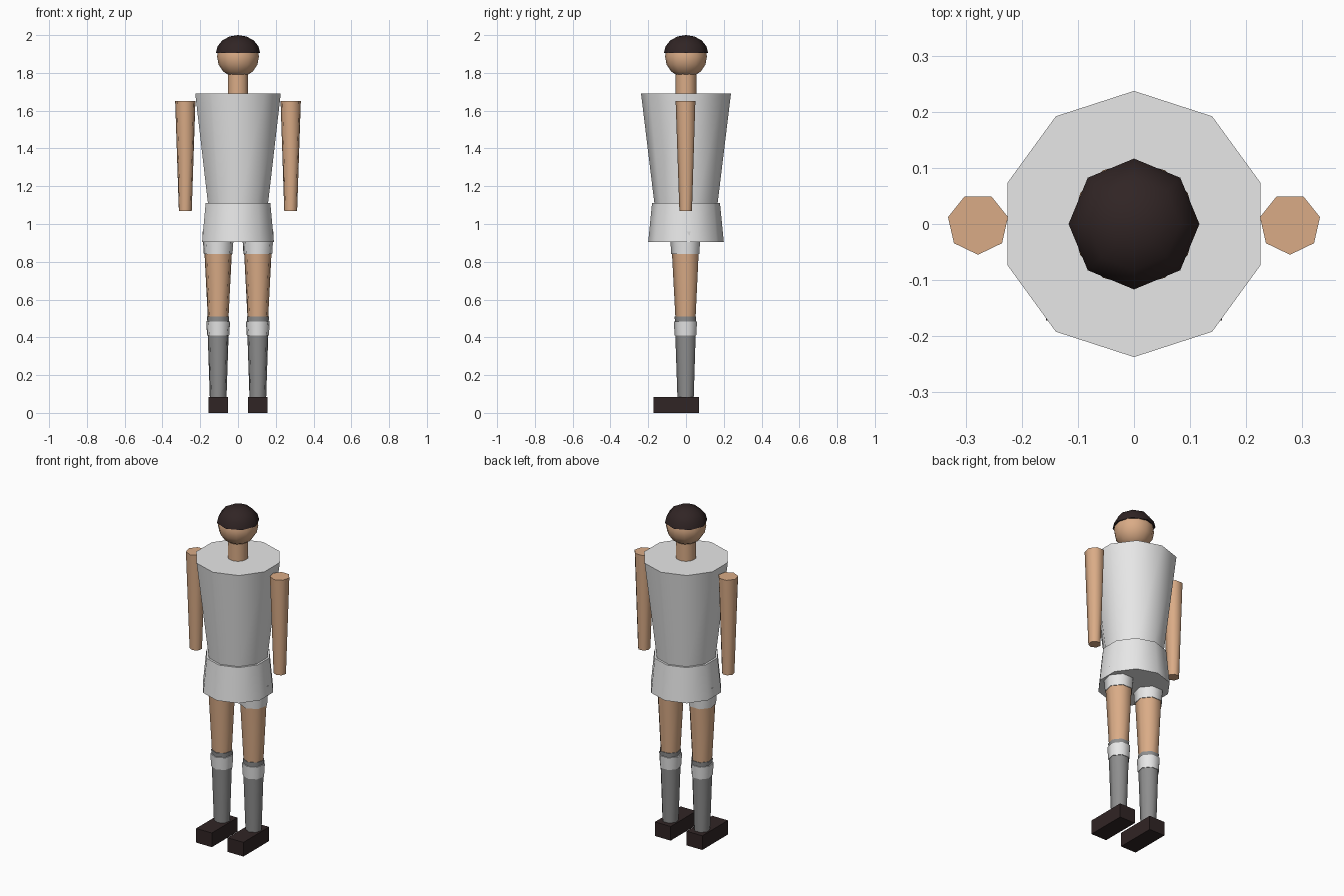
import bpy, bmesh, math

if "Cube" in bpy.data.objects:
    bpy.data.objects.remove(bpy.data.objects["Cube"])


def material(name, rgb):
    m = bpy.data.materials.new(name)
    m.diffuse_color = (*rgb, 1)
    m.use_nodes = True
    m.node_tree.nodes["Principled BSDF"].inputs["Base Color"].default_value = m.diffuse_color
    return m


WHITE = material("kit_white", (0.80, 0.80, 0.80))
SKIN = material("skin", (0.70, 0.41, 0.24))
GREY = material("sock_grey", (0.27, 0.27, 0.27))
DARK = material("dark_brown", (0.03, 0.018, 0.018))


def finish(bm, name, mat, angle):
    bmesh.ops.recalc_face_normals(bm, faces=bm.faces)
    me = bpy.data.meshes.new(name)
    bm.to_mesh(me)
    bm.free()
    me.materials.append(mat)
    ob = bpy.data.objects.new(name, me)
    bpy.context.collection.objects.link(ob)
    bpy.ops.object.select_all(action='DESELECT')
    ob.select_set(True)
    bpy.context.view_layer.objects.active = ob
    if angle:
        bpy.ops.object.shade_smooth_by_angle(angle=math.radians(angle))
    return ob


def lathe(name, mat, sides, profile, x=0, angle=55):
    """Polygonal solid of revolution; profile is (radius, z) bottom to top, one corner faces -y."""
    bm = bmesh.new()
    rings = []
    for r, z in profile:
        if r == 0:
            rings.append([bm.verts.new((x, 0, z))])
            continue
        ring = []
        for i in range(sides):
            a = -math.pi / 2 + 2 * math.pi * i / sides
            ring.append(bm.verts.new((x + r * math.cos(a), r * math.sin(a), z)))
        rings.append(ring)
    for lo, hi in zip(rings, rings[1:]):
        for i in range(sides):
            j = (i + 1) % sides
            if len(lo) == 1:
                bm.faces.new((lo[0], hi[j], hi[i]))
            elif len(hi) == 1:
                bm.faces.new((lo[i], lo[j], hi[0]))
            else:
                bm.faces.new((lo[i], lo[j], hi[j], hi[i]))
    for ring in (rings[0], rings[-1]):
        if len(ring) > 1:
            bm.faces.new(ring)
    return finish(bm, name, mat, angle)


def box(name, mat, lo, hi):
    bm = bmesh.new()
    bmesh.ops.create_cube(bm, size=1)
    for v in bm.verts:
        for k in range(3):
            v.co[k] = lo[k] if v.co[k] < 0 else hi[k]
    return finish(bm, name, mat, 0)


def arc(r, h, z, start, end, steps):
    """Quarter or half ellipse profile between two latitudes in degrees."""
    pts = []
    for i in range(steps + 1):
        a = math.radians(start + (end - start) * i / steps)
        c = r * math.cos(a)
        pts.append((c if c > 1e-5 else 0, z + h * math.sin(a)))
    return pts


# Torso and shorts
lathe("shirt", WHITE, 10, [(0.165, 1.09), (0.238, 1.69)])
lathe("shorts", WHITE, 10, [(0.20, 0.905), (0.18, 1.11)])

# Neck, head and hair cap
lathe("neck", SKIN, 10, [(0.056, 1.68), (0.056, 1.81)])
lathe("head", SKIN, 12, arc(0.111, 0.111, 1.886, -90, 90, 8))
lathe("hair", DARK, 8, arc(0.117, 0.095, 1.905, 0, 90, 4))

# Limbs on both sides
for side, s in (("left", 1), ("right", -1)):
    lathe(side + "_arm", SKIN, 7, [(0.035, 1.07), (0.055, 1.65)], 0.279 * s)
    leg = 0.105 * s
    lathe(side + "_shorts_leg", WHITE, 7, [(0.078, 0.84), (0.086, 0.96)], leg)
    lathe(side + "_thigh", SKIN, 7, [(0.056, 0.50), (0.075, 0.86)], leg)
    lathe(side + "_sock", GREY, 7, [(0.045, 0.07), (0.060, 0.51)], leg)
    lathe(side + "_sock_band", WHITE, 7, [(0.060, 0.41), (0.065, 0.485)], leg)
    box(side + "_shoe", DARK, (leg - 0.052, -0.173, 0), (leg + 0.052, 0.07, 0.085))
